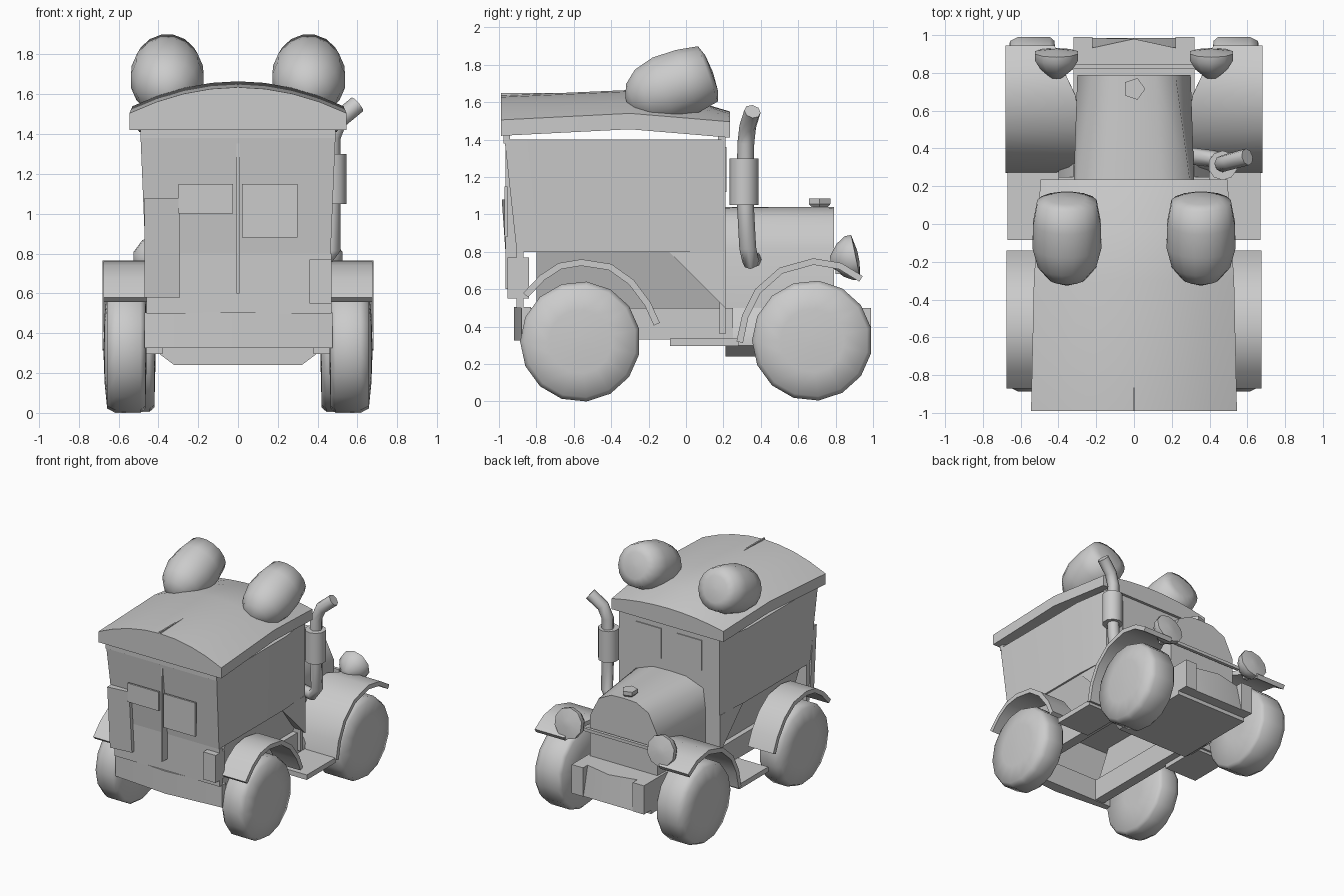
import bpy, bmesh, math
from mathutils import Vector

if "Cube" in bpy.data.objects:
    bpy.data.objects.remove(bpy.data.objects["Cube"], do_unlink=True)

grey = bpy.data.materials.new("plain_grey")
grey.use_nodes = True
grey.diffuse_color = (0.6, 0.6, 0.6, 1)
grey.node_tree.nodes["Principled BSDF"].inputs["Base Color"].default_value = (0.6, 0.6, 0.6, 1)


def finish(bm, name, angle=35, mirror=False):
    bmesh.ops.remove_doubles(bm, verts=bm.verts, dist=0.0005)
    bmesh.ops.recalc_face_normals(bm, faces=bm.faces)
    mesh = bpy.data.meshes.new(name)
    bm.to_mesh(mesh)
    bm.free()
    mesh.materials.append(grey)
    ob = bpy.data.objects.new(name, mesh)
    bpy.context.collection.objects.link(ob)
    if mirror:
        ob.modifiers.new("mirror", "MIRROR").use_mirror_merge = False
    bpy.ops.object.select_all(action="DESELECT")
    ob.select_set(True)
    bpy.context.view_layer.objects.active = ob
    bpy.ops.object.shade_smooth_by_angle(angle=math.radians(angle))
    return ob


def loft(name, rings, **kw):
    """Skin a series of closed rings and cap both ends."""
    bm = bmesh.new()
    loops = [[bm.verts.new(p) for p in ring] for ring in rings]
    for a, b in zip(loops, loops[1:]):
        for i in range(len(a)):
            j = (i + 1) % len(a)
            bm.faces.new((a[i], a[j], b[j], b[i]))
    bm.faces.new(loops[0])
    bm.faces.new(loops[-1])
    return finish(bm, name, **kw)


def box(name, x, y, z, **kw):
    rect = [(x[0], y[0]), (x[1], y[0]), (x[1], y[1]), (x[0], y[1])]
    return loft(name, [[(a, b, h) for a, b in rect] for h in z], **kw)


def lathe(name, base, axis, profile, sides, **kw):
    """Revolve (distance, radius) pairs about an axis."""
    turn = Vector(axis).to_track_quat("Z", "Y")
    rings = []
    for t, r in profile:
        spokes = [2 * math.pi * (k + 0.5) / sides for k in range(sides)]
        rings.append([Vector(base) + turn @ Vector((r * math.cos(a), r * math.sin(a), t))
                      for a in spokes])
    return loft(name, rings, **kw)


def tube(name, path, radius, sides=8):
    pts = [Vector(p) for p in path]
    rings = []
    for i, p in enumerate(pts):
        d = (pts[min(i + 1, len(pts) - 1)] - pts[max(i - 1, 0)]).normalized()
        u = d.cross(Vector((0, 1, 0))).normalized()
        v = d.cross(u)
        rings.append([p + radius * (u * math.cos(a) + v * math.sin(a))
                      for a in [2 * math.pi * k / sides for k in range(sides)]])
    return loft(name, rings, angle=50)


def fender(name, path, outer, thick=0.035):
    """Curved band from (y, z, inner x) stations."""
    rings = []
    for i, (y, z, inner) in enumerate(path):
        a, b = path[max(i - 1, 0)], path[min(i + 1, len(path) - 1)]
        n = Vector((0, a[1] - b[1], b[0] - a[0])).normalized() * thick
        lip = [Vector((inner, y, z)), Vector((outer, y, z))]
        rings.append(lip + [lip[1] - n, lip[0] - n])
    return loft(name, rings, mirror=True)


def arch(half, edge, ridge, steps=8):
    """Points of a shallow arch from left to right."""
    return [(half * s, edge + (ridge - edge) * (1 - s * s))
            for s in [2 * k / steps - 1 for k in range(steps + 1)]]


# Cab: sides draw in a little towards the front, rear wall leans out
def cab_ring(z, rear, half):
    return [(-half, rear, z), (half, rear, z), (half, -0.08, z),
            (0.445, 0.21, z), (-0.445, 0.21, z), (-half, -0.08, z)]


loft("cab", [cab_ring(0.8, -0.905, 0.465), cab_ring(1.4, -0.97, 0.49)], angle=20)
box("rear_gable", (-0.49, 0.49), (-0.975, -0.94), (1.38, 1.46))
box("front_gable", (-0.44, 0.44), (0.17, 0.21), (1.38, 1.46))
box("windshield", (0.07, 0.29), (0.205, 0.217), (1.12, 1.36), mirror=True)

# Roof: solid shallow arch, highest over the middle
roof = []
for y, half, low, ridge in [(-0.99, 0.545, 1.42, 1.635), (-0.3, 0.53, 1.455, 1.665),
                            (0.0, 0.51, 1.43, 1.62), (0.235, 0.495, 1.41, 1.55)]:
    top = arch(half, low + 0.085, ridge)
    roof.append([(x, y, z) for x, z in [(-half, low)] + top + [(half, low)]])
loft("roof", roof, angle=50)
box("roof_seam", (-0.006, 0.006), (-0.99, -0.6), (1.6, 1.648))

# Roof lamps: bullet housings pointing forward and slightly up
lathe("roof_lamp", (0.355, -0.315, 1.595), (0, 0.94, 0.34),
      [(0, 0.03), (0.03, 0.1), (0.1, 0.157), (0.21, 0.186), (0.34, 0.182),
       (0.46, 0.16), (0.48, 0.1), (0.487, 0.01)], 16, angle=75, mirror=True)

# Rear doors, windows and lamp panels
box("rear_door_seam", (-0.008, 0.008), (-0.965, -0.9), (0.6, 1.4))
box("rear_window_left", (0.02, 0.3), (-0.97, -0.955), (0.88, 1.15))
box("rear_window_right", (-0.3, -0.025), (-0.97, -0.955), (1.0, 1.15))
loft("rear_side_panel", [[(-0.47, y - 0.02, z), (-0.29, y, z), (-0.29, y + 0.03, z),
                          (-0.47, y + 0.03, z)] for y, z in [(-0.93, 0.58), (-0.965, 1.08)]])
box("rear_lamp_panel", (0.36, 0.47), (-0.955, -0.84), (0.55, 0.77))

# Lower body: thin shell under the cab, sides sloping inwards
box("lower_rear_wall", (-0.46, 0.47), (-0.905, -0.87), (0.5, 0.8))
loft("lower_side_wall", [[(0.36, y, 0.5), (0.45, y, 0.8), (0.42, y, 0.8), (0.33, y, 0.5)]
                         for y in (-0.8, 0.2)], mirror=True)
loft("lower_front_corner", [[(x, 0.21, 0.5), (x, 0.21, 0.8), (x, -0.09, 0.8)]
                            for x in (0.38, 0.45)], mirror=True)
box("firewall", (-0.43, 0.43), (0.18, 0.21), (0.36, 0.82))
box("chassis_rail", (0.32, 0.4), (-0.88, 0.25), (0.33, 0.5), mirror=True)

# Rear bumper with a shallow point in the middle
loft("rear_bumper", [[(-0.47, -0.88, z), (0, -0.92, z), (0.475, -0.88, z),
                      (0.475, -0.83, z), (-0.47, -0.83, z)] for z in (0.325, 0.505)], angle=10)

# Hood, cap and front chassis
hood = []
for y, wide, top in [(0.2, 0.32, 0.3), (0.79, 0.3, 0.22)]:
    side = [(wide, 0.45), (wide, 0.82), (top, 0.98), (top * 0.5, 1.035)]
    hood.append([(x, y, z) for x, z in side + [(0, 1.04)]] +
                [(-x, y, z) for x, z in side[::-1]])
loft("hood", hood, angle=60)
lathe("hood_cap", (0, 0.715, 1.03), (0, 0, 1), [(0, 0.035), (0.025, 0.06), (0.055, 0.06)], 5)
loft("front_chassis", [[(-0.32, y, 0.24), (0.32, y, 0.24), (0.4, y, 0.3), (0.4, y, 0.38),
                        (0.32, y, 0.5), (-0.32, y, 0.5), (-0.4, y, 0.38), (-0.4, y, 0.3)]
                       for y in (0.21, 0.42)])
box("front_chassis_nose", (-0.32, 0.32), (0.4, 0.9), (0.24, 0.5))
box("front_horn", (0.22, 0.32), (0.88, 0.99), (0.27, 0.5), mirror=True)
loft("front_crossmember", [[(x, 0.89, 0.27), (x, 0.985, 0.27), (x, y, 0.5), (x, 0.89, 0.5)]
                           for x, y in [(-0.23, 0.93), (0, 0.98), (0.23, 0.93)]])

# Wheels: square-shouldered drums with slightly domed outer faces
for name, x, y, z in [("front_wheel", 0.415, 0.675, 0.325), ("rear_wheel", 0.46, -0.565, 0.32)]:
    wide = 0.665 - x
    lathe(name, (x, y, z), (1, 0, 0),
          [(0, 0.1), (0.005, 0.3), (0.03, 0.322), (wide - 0.05, 0.322), (wide - 0.008, 0.3),
           (wide + 0.005, 0.17), (wide + 0.01, 0.03)], 15, angle=60, mirror=True)

# Fenders and running boards
fender("front_fender", [(0.27, 0.32, 0.42), (0.3, 0.46, 0.32), (0.37, 0.6, 0.28),
                        (0.5, 0.715, 0.28), (0.68, 0.765, 0.31), (0.83, 0.74, 0.38),
                        (0.945, 0.67, 0.42)], 0.68)
fender("rear_fender", [(-0.87, 0.58, 0.45), (-0.78, 0.675, 0.45), (-0.68, 0.74, 0.45),
                       (-0.56, 0.76, 0.45), (-0.4, 0.735, 0.45), (-0.28, 0.65, 0.45),
                       (-0.19, 0.53, 0.45), (-0.14, 0.42, 0.45)], 0.675)
box("running_board", (0.38, 0.67), (-0.085, 0.28), (0.295, 0.335), mirror=True)

# Headlights and their crossbar
lathe("headlight", (0.41, 0.775, 0.745), (0, 0.96, 0.2),
      [(0, 0.03), (0.05, 0.09), (0.1, 0.12), (0.135, 0.12), (0.15, 0.03)],
      10, angle=50, mirror=True)
box("headlight_stem", (0.39, 0.43), (0.8, 0.85), (0.68, 0.76), mirror=True)
box("headlight_bar", (-0.32, 0.32), (0.82, 0.845), (0.715, 0.74))

# Exhaust stack on one side
tube("exhaust_pipe", [(0.3, 0.36, 0.76), (0.42, 0.345, 0.75), (0.47, 0.33, 0.82),
                      (0.47, 0.315, 1.1), (0.47, 0.32, 1.38), (0.505, 0.33, 1.47),
                      (0.6, 0.355, 1.55)], 0.045)
lathe("exhaust_muffler", (0.47, 0.31, 1.05), (0, 0, 1), [(0, 0.078), (0.25, 0.078)], 10,
      angle=50)
